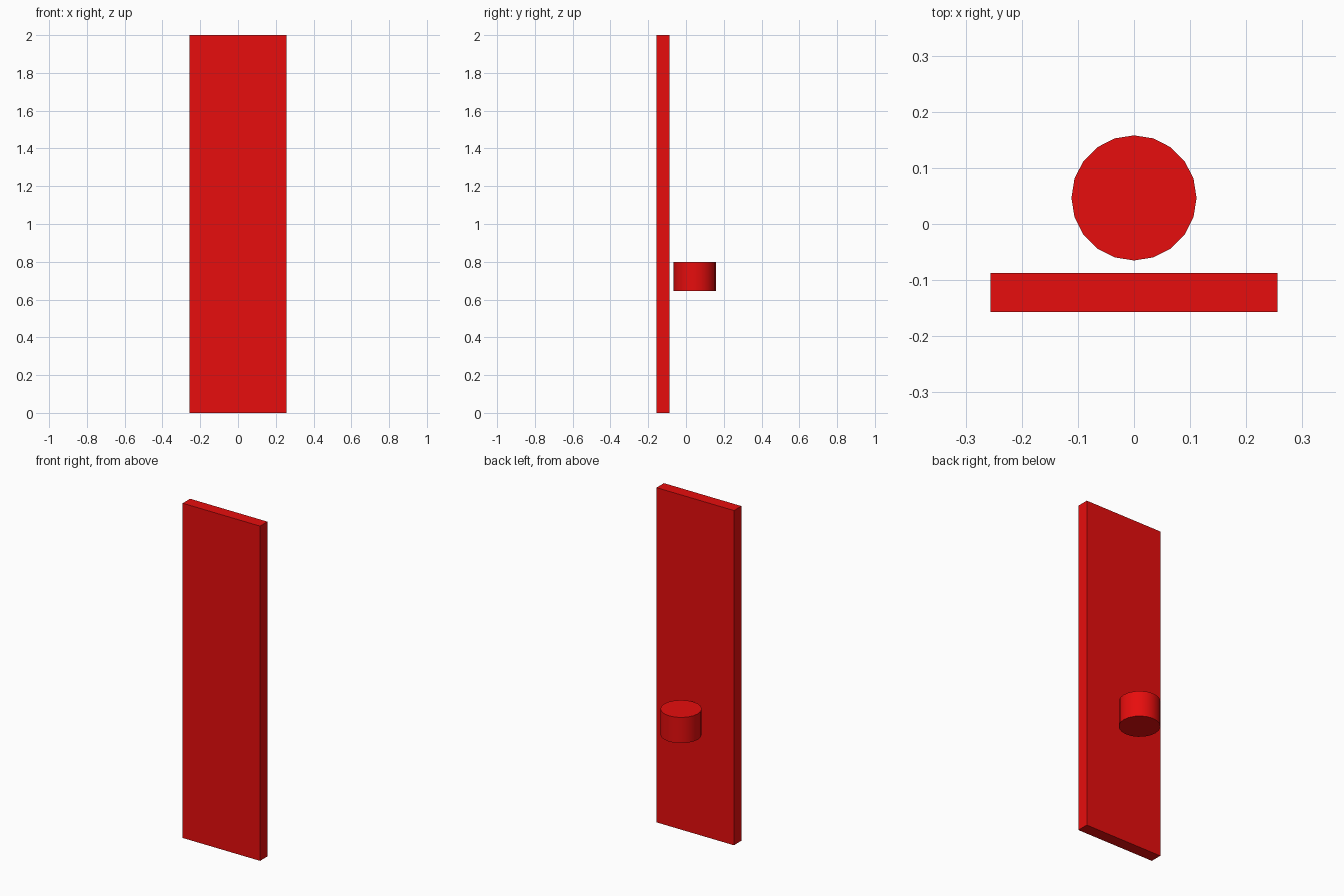
import bpy

if "Cube" in bpy.data.objects:
    bpy.data.objects.remove(bpy.data.objects["Cube"])

red = bpy.data.materials.new("red")
red.diffuse_color = (0.8, 0.004, 0.004, 1)
red.use_nodes = True
red.node_tree.nodes["Principled BSDF"].inputs["Base Color"].default_value = red.diffuse_color

# Tall flat panel at the front
bpy.ops.mesh.primitive_cube_add(size=1, location=(0, -0.122, 1))
panel = bpy.context.object
panel.name = "panel"
panel.scale = (0.512, 0.07, 2)
bpy.ops.object.transform_apply(location=False, rotation=False, scale=True)
panel.data.materials.append(red)

# Short round drum floating behind the panel
bpy.ops.mesh.primitive_cylinder_add(vertices=20, radius=0.1115, depth=0.154,
                                    location=(0, 0.0465, 0.721))
drum = bpy.context.object
drum.name = "drum"
drum.data.materials.append(red)
bpy.ops.object.shade_smooth_by_angle()
